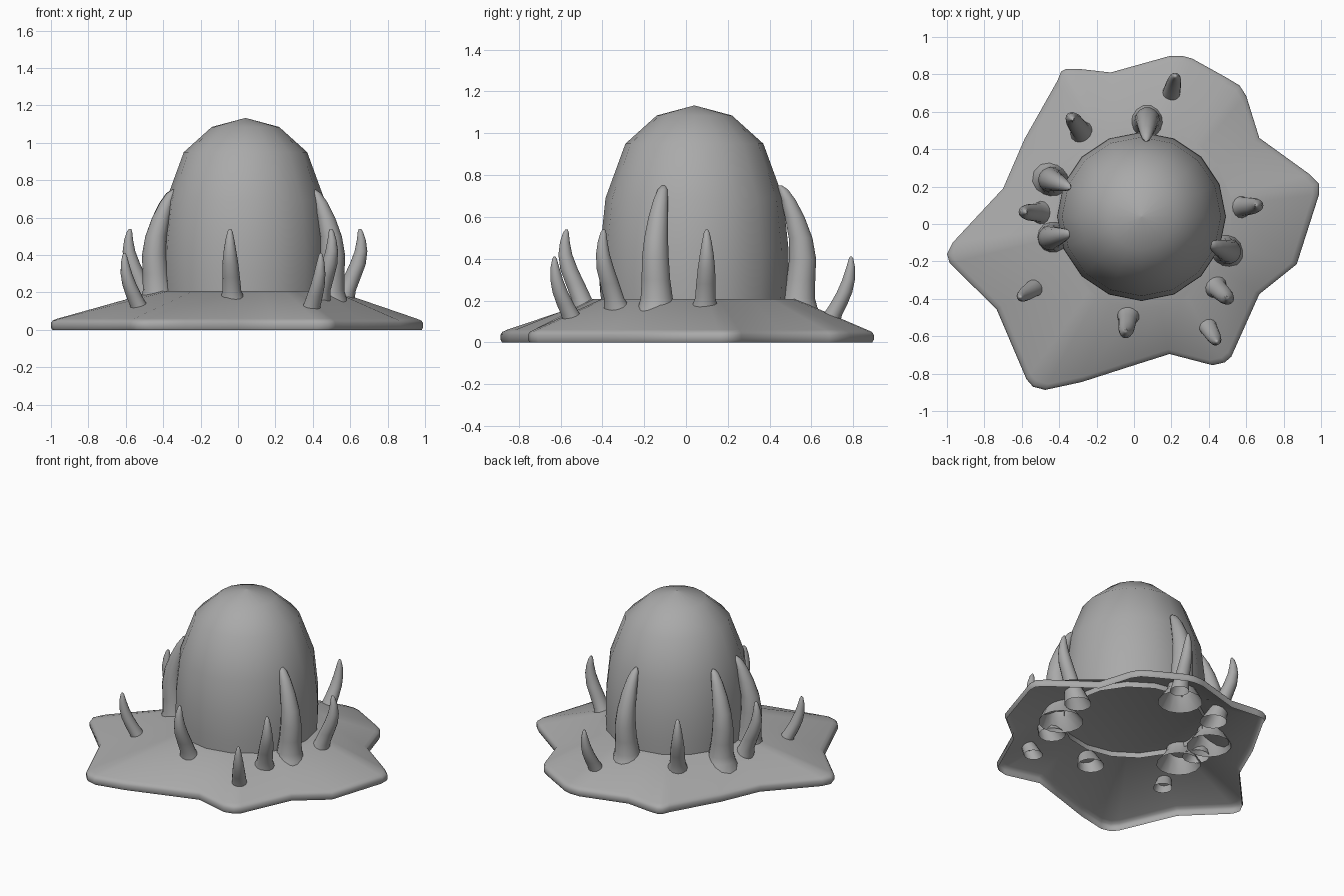
import bpy, bmesh, math

if "Cube" in bpy.data.objects:
    bpy.data.objects.remove(bpy.data.objects["Cube"])

CX, CY = 0.04, 0.04          # egg centre
grey = bpy.data.materials.new("stone_grey")
grey.diffuse_color = (0.4, 0.4, 0.4, 1)
grey.use_nodes = True
grey.node_tree.nodes["Principled BSDF"].inputs["Base Color"].default_value = grey.diffuse_color


def loft(name, rings, cap_end=True, sharp=35):
    """Skin a list of equal-length rings; the first ring stays open."""
    bm = bmesh.new()
    loops = [[bm.verts.new(p) for p in ring] for ring in rings]
    n = len(loops[0])
    for a, b in zip(loops, loops[1:]):
        for i in range(n):
            j = (i + 1) % n
            bm.faces.new((a[i], a[j], b[j], b[i]))
    if cap_end:
        bm.faces.new(loops[-1])
    mesh = bpy.data.meshes.new(name)
    bm.to_mesh(mesh)
    bm.free()
    mesh.materials.append(grey)
    ob = bpy.data.objects.new(name, mesh)
    bpy.context.collection.objects.link(ob)
    bpy.ops.object.select_all(action='DESELECT')
    ob.select_set(True)
    bpy.context.view_layer.objects.active = ob
    bpy.ops.object.shade_smooth_by_angle(angle=math.radians(sharp))
    return ob


def circle(x, y, z, r, n):
    return [(x + r * math.cos(2 * math.pi * i / n),
             y + r * math.sin(2 * math.pi * i / n), z) for i in range(n)]


# Base skirt: hollow star-shaped sheet with a rounded rim
outline = [
    (.99, .16), (.99, .215), (.94, .265), (.67, .46), (.60, .685), (.565, .74),
    (.49, .785), (.31, .885), (.26, .898), (.19, .898), (-.125, .81), (-.30, .83),
    (-.36, .83), (-.39, .815), (-.41, .765), (-.585, .455), (-.70, .19), (-.97, -.10),
    (-1, -.16), (-.985, -.21), (-.735, -.455), (-.575, -.83), (-.54, -.87),
    (-.475, -.887), (-.28, -.845), (0, -.755), (.19, -.695), (.42, -.755),
    (.485, -.74), (.52, -.71), (.67, -.375), (.87, -.215)]


def skirt_ring(scale, z):
    return [(x * scale, y * scale, z) for x, y in outline]


def inner_ring(r, z):
    ring = []
    for x, y in outline:
        a = math.atan2(y - CY, x - CX)
        ring.append((CX + r * math.cos(a), CY + r * math.sin(a), z))
    return ring


loft("base_skirt", [skirt_ring(.992, 0), skirt_ring(1, .012), skirt_ring(1, .036),
                    skirt_ring(.99, .05), skirt_ring(.965, .06),
                    inner_ring(.49, .207)], sharp=50)

# Egg-shaped dome, its lower edge poking just below the skirt
profile = [(.445, .17), (.452, .3), (.45, .45), (.425, .69), (.33, .95), (.18, 1.085)]
rings = [circle(CX, CY, z, r, 16) for r, z in profile]
egg = loft("egg_dome", rings + [circle(CX, CY, 1.132, .004, 16)], sharp=60)

# Curled spikes: (outward offset, height, radius) from flared root to tip
SHAPES = {
    "large": [(-.01, .09, .14), (0, .17, .09), (0, .21, .079), (.01, .3, .07),
              (.018, .4, .066), (.008, .5, .058), (-.02, .6, .048),
              (-.05, .68, .036), (-.075, .73, .024), (-.09, .75, .01)],
    "medium": [(-.03, .1, .085), (0, .17, .064), (.02, .21, .05), (.05, .28, .047),
               (.08, .35, .043), (.098, .42, .034), (.10, .48, .024),
               (.095, .525, .014), (.092, .54, .006)],
    "small": [(-.03, .06, .06), (0, .13, .047), (.03, .18, .043), (.06, .24, .038),
              (.08, .3, .031), (.09, .36, .021), (.092, .4, .011), (.092, .41, .005)],
}
ROOTS = {
    "large": [(.07, .54), (-.43, .23), (-.43, -.07), (.49, -.14)],
    "medium": [(-.485, .06), (-.275, .485), (.56, .09), (.43, -.33), (-.03, -.48)],
    "small": [(.20, .70), (.395, -.55), (-.53, -.34)],
}
for size, roots in ROOTS.items():
    for k, (x, y) in enumerate(roots):
        dx, dy = x - CX, y - CY
        d = math.hypot(dx, dy)
        dx, dy = dx / d, dy / d
        loft(f"{size}_spike_{k + 1}",
             [circle(x + dx * o, y + dy * o, z, r, 14) for o, z, r in SHAPES[size]],
             sharp=60)
